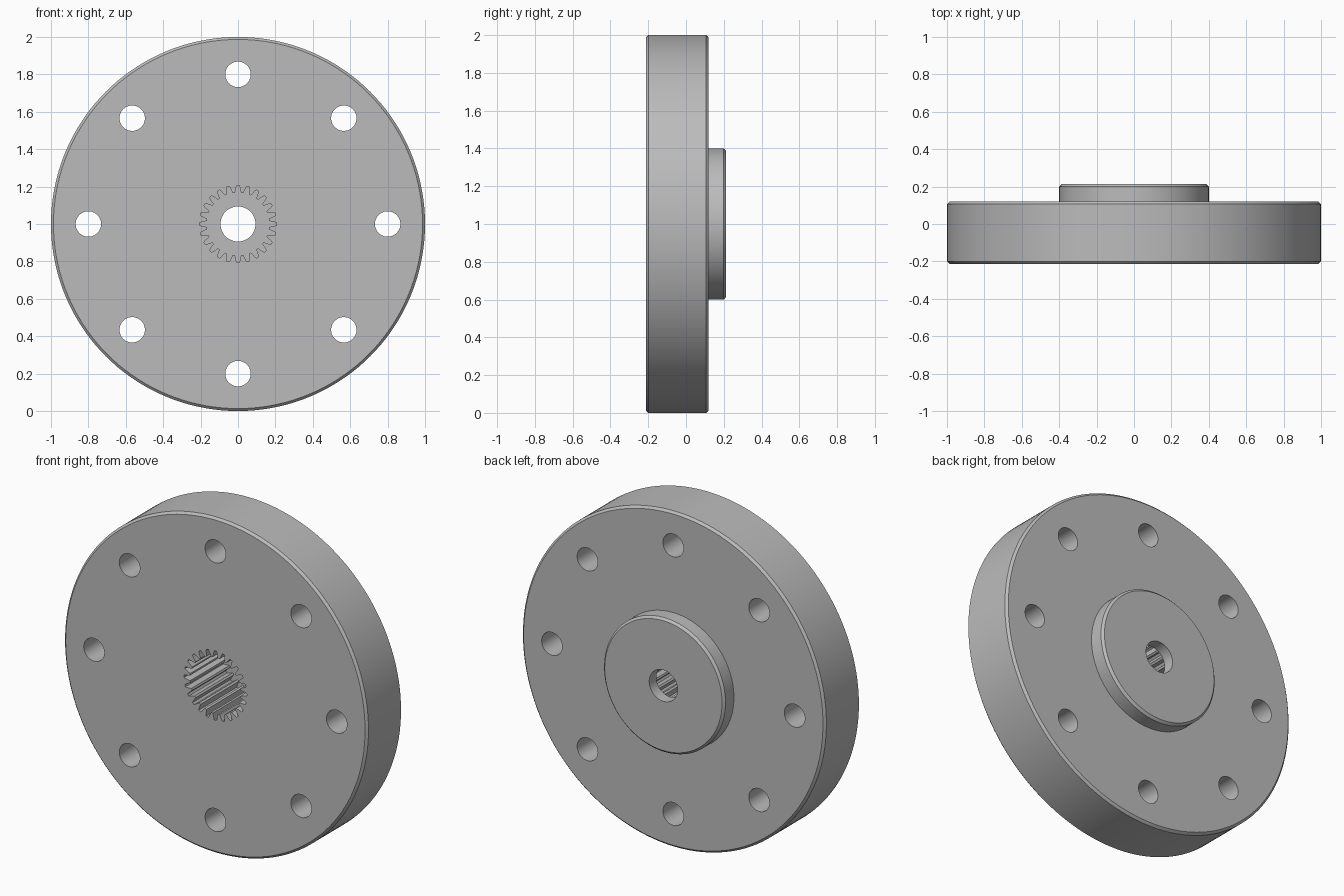
import bpy, bmesh, math
from mathutils import Vector

if "Cube" in bpy.data.objects:
    bpy.data.objects.remove(bpy.data.objects["Cube"])

FRONT, FACE, BACK = -0.213, 0.12, 0.213   # disc front, disc back, boss back
CZ = 1.0                                  # axis height
CH = 0.0133                               # edge chamfer

steel = bpy.data.materials.new("steel_grey")
steel.diffuse_color = (0.5, 0.5, 0.5, 1)
steel.use_nodes = True
steel.node_tree.nodes["Principled BSDF"].inputs["Base Color"].default_value = steel.diffuse_color


def add_object(name, bm):
    bmesh.ops.recalc_face_normals(bm, faces=bm.faces)
    mesh = bpy.data.meshes.new(name)
    bm.to_mesh(mesh)
    bm.free()
    mesh.materials.append(steel)
    obj = bpy.data.objects.new(name, mesh)
    bpy.context.collection.objects.link(obj)
    return obj


def prism(name, outline, y0, y1):
    """Extrude an (x, z) outline along y."""
    bm = bmesh.new()
    face = bm.faces.new([bm.verts.new((x, y0, z)) for x, z in outline])
    ext = bmesh.ops.extrude_face_region(bm, geom=[face])
    verts = [v for v in ext["geom"] if isinstance(v, bmesh.types.BMVert)]
    bmesh.ops.translate(bm, verts=verts, vec=Vector((0, y1 - y0, 0)))
    return add_object(name, bm)


def polar(r, a, cx=0.0, cz=CZ):
    return cx + r * math.sin(a), cz + r * math.cos(a)


def circle(r, n, cx=0.0, cz=CZ):
    return [polar(r, math.tau * i / n, cx, cz) for i in range(n)]


# flange disc with boss: turned profile of (radius, y)
profile = [(1 - CH, FRONT), (1, FRONT + CH), (1, FACE - CH), (1 - CH, FACE),
           (0.4, FACE), (0.4, BACK - CH), (0.4 - CH, BACK)]
N = 144
bm = bmesh.new()
rings = [[bm.verts.new((x, y, z)) for x, z in circle(r, N)] for r, y in profile]
for a, b in zip(rings, rings[1:]):
    for i in range(N):
        j = (i + 1) % N
        bm.faces.new((a[i], a[j], b[j], b[i]))
bm.faces.new(rings[0])
bm.faces.new(rings[-1])
flange = add_object("flange", bm)

# splined socket, open at the front
TEETH = 24
outline = []
for i in range(TEETH):
    a = math.tau * i / TEETH
    p = math.tau / TEETH
    for r, f in ((0.168, -0.36), (0.19, -0.24), (0.207, -0.13),
                 (0.207, 0.13), (0.19, 0.24), (0.168, 0.36)):
        outline.append(polar(r, a + f * p))
cutters = [prism("socket_cutter", outline, FRONT - 0.1, BACK - 0.067)]

# centre bore and ring of bolt holes
cutters.append(prism("bore_cutter", circle(0.0935, 64), 0.0, BACK + 0.1))
for i in range(8):
    cx, cz = polar(0.8, math.tau * i / 8)
    cutters.append(prism("bolt_hole_cutter", circle(0.068, 48, cx, cz),
                         FRONT - 0.1, FACE + 0.1))

# cut the openings, then bake the result and drop the cutters
for c in cutters:
    mod = flange.modifiers.new(c.name, 'BOOLEAN')
    mod.operation = 'DIFFERENCE'
    mod.solver = 'EXACT'
    mod.object = c
bpy.context.view_layer.objects.active = flange
flange.select_set(True)
for mod in list(flange.modifiers):
    bpy.ops.object.modifier_apply(modifier=mod.name)
for c in cutters:
    bpy.data.objects.remove(c, do_unlink=True)

bpy.ops.object.select_all(action='DESELECT')
flange.select_set(True)
bpy.ops.object.shade_smooth_by_angle(angle=math.radians(25))
